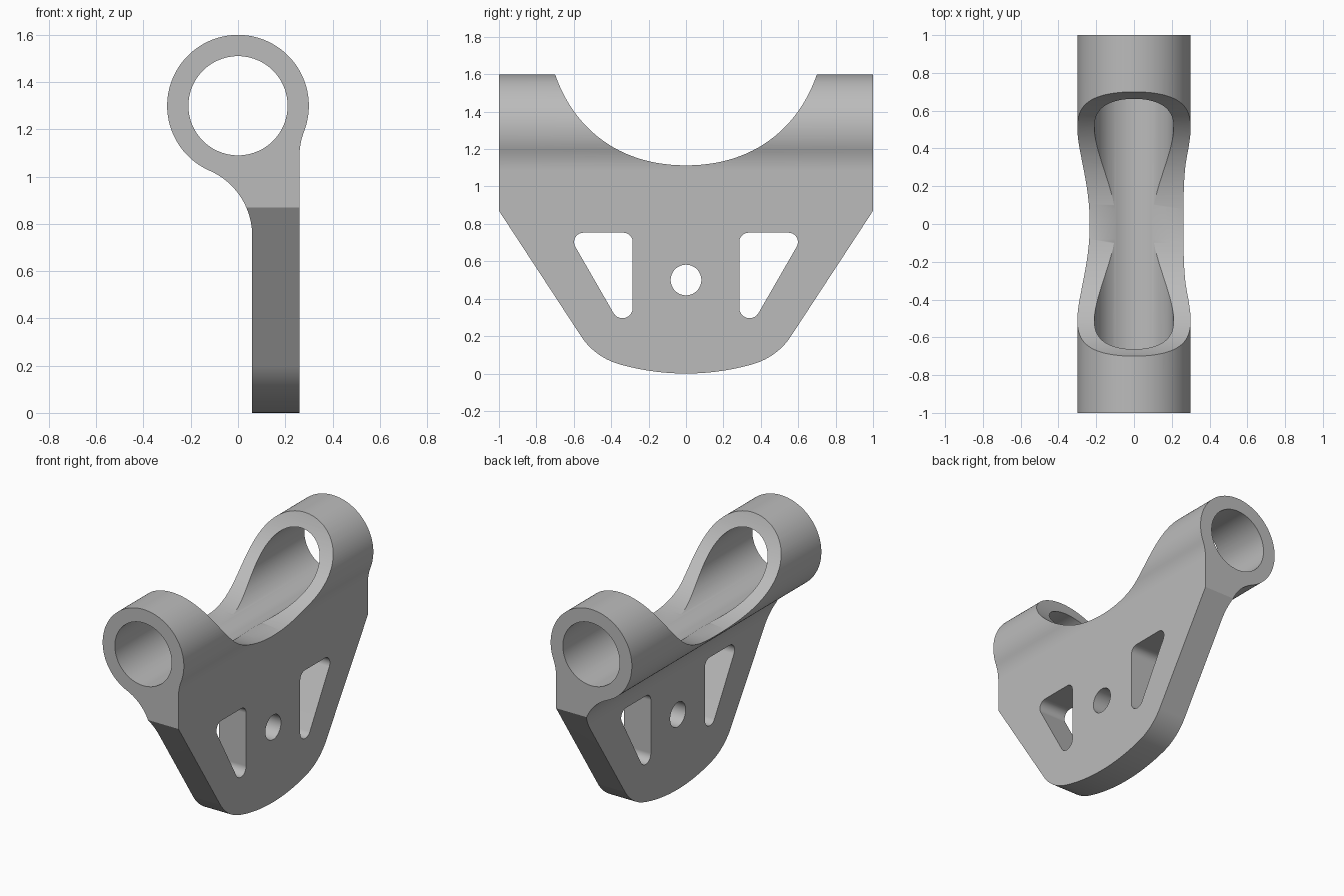
import bpy, bmesh
from math import sin, cos, pi, radians, atan2, tan, acos, sqrt
from mathutils import Vector

if "Cube" in bpy.data.objects:
    bpy.data.objects.remove(bpy.data.objects["Cube"])

grey = bpy.data.materials.new("plain grey")
grey.use_nodes = True
colour = (0.5, 0.5, 0.5, 1)
grey.diffuse_color = colour
grey.node_tree.nodes["Principled BSDF"].inputs["Base Color"].default_value = colour


def arc(cx, cz, r, start, end, n):
    """Points on an arc, angles in radians."""
    steps = [start + (end - start) * i / n for i in range(n + 1)]
    return [(cx + r * cos(a), cz + r * sin(a)) for a in steps]


def fillet(before, corner, after, r, n=10):
    """Points that round one corner."""
    c = Vector(corner)
    u = (Vector(before) - c).normalized()
    v = (Vector(after) - c).normalized()
    half = acos(u.dot(v)) / 2
    centre = c + (u + v).normalized() * r / sin(half)
    p, q = c + u * r / tan(half) - centre, c + v * r / tan(half) - centre
    a = atan2(p.y, p.x)
    turn = (atan2(q.y, q.x) - a + pi) % (2 * pi) - pi
    return arc(centre.x, centre.y, r, a, a + turn, n)


def prism(name, points, place, half):
    """Extrude a 2D outline from -half to half."""
    bm = bmesh.new()
    face = bm.faces.new([bm.verts.new(place(a, b, -half)) for a, b in points])
    moved = bmesh.ops.extrude_face_region(bm, geom=[face])["geom"]
    shift = Vector(place(0, 0, 2 * half))
    bmesh.ops.translate(bm, vec=shift, verts=[g for g in moved if isinstance(g, bmesh.types.BMVert)])
    bmesh.ops.recalc_face_normals(bm, faces=bm.faces)
    mesh = bpy.data.meshes.new(name)
    bm.to_mesh(mesh)
    bm.free()
    mesh.materials.append(grey)
    obj = bpy.data.objects.new(name, mesh)
    bpy.context.collection.objects.link(obj)
    return obj


def along_y(a, b, d):
    return (a, d, b)


def along_x(a, b, d):
    return (d, a, b)


def combine(target, cutter, operation):
    """Apply a boolean and discard the cutter."""
    mod = target.modifiers.new(operation, 'BOOLEAN')
    mod.operation, mod.solver, mod.object = operation, 'EXACT', cutter
    bpy.context.view_layer.objects.active = target
    bpy.ops.object.modifier_apply(modifier=mod.name)
    bpy.data.objects.remove(cutter)


# End profile: tube blended into an offset plate
TUBE_Z, R = 1.3, 0.3
drop = sqrt((2 * R) ** 2 - 0.56 ** 2)
right_angle = atan2(drop, -0.56)
left_angle = atan2(0.55, 0.24)
profile = [(0.06, -0.1), (0.26, -0.1)]
profile += arc(0.56, TUBE_Z - drop, R, pi, right_angle, 8)
profile += arc(0, TUBE_Z, R, right_angle - pi, left_angle + pi, 80)[1:]
profile += arc(-0.24, 0.75, R, left_angle, 0, 20)[1:]
bracket = prism("bracket_body", profile, along_y, 1)
combine(bracket, prism("bore_cutter", arc(0, TUBE_Z, 0.21, 0, 2 * pi, 96)[:-1], along_y, 1.2), 'DIFFERENCE')

# Side outline: curved saddle, sloping sides and rounded foot
saddle = [Vector(p) for p in ((0, 1.113), (0.36, 1.113), (0.6, 1.31), (0.7, 1.6))]
half = []
for i in range(1, 41):
    t = i / 40
    s = 1 - t
    half.append(tuple(s**3 * saddle[0] + 3 * s*s*t * saddle[1] + 3 * s*t*t * saddle[2] + t**3 * saddle[3]))
half += [(0.735, 1.7), (1.1, 1.7), (1.1, 1.023)]
half += fillet((1, 0.87), (0.488, 0.088), (0.36, 0.051), 0.36, 14)
foot = 1.3
half += arc(0, foot, foot, radians(-74.5), -pi / 2, 14)[:-1]
outline = [(0, 1.113)] + half + [(0, 0)] + [(-y, z) for y, z in reversed(half)]
combine(bracket, prism("side_outline", outline, along_x, 0.6), 'INTERSECT')

# Mirrored triangular windows and central round hole
corners = [(0.285, 0.145), (0.635, 0.753), (0.285, 0.753)]
window = []
for i in range(3):
    window += fillet(corners[i - 1], corners[i], corners[(i + 1) % 3], 0.05 if i else 0.055)
for side in (-1, 1):
    combine(bracket, prism("window_cutter", [(side * y, z) for y, z in window], along_x, 0.6), 'DIFFERENCE')
combine(bracket, prism("hole_cutter", arc(0, 0.5, 0.082, 0, 2 * pi, 48)[:-1], along_x, 0.6), 'DIFFERENCE')

# Smooth curves with crisp edges
bpy.ops.object.select_all(action='DESELECT')
bracket.select_set(True)
bpy.context.view_layer.objects.active = bracket
bpy.ops.object.shade_smooth_by_angle(angle=radians(30))
weighted = bracket.modifiers.new("even shading", 'WEIGHTED_NORMAL')
weighted.keep_sharp = True
